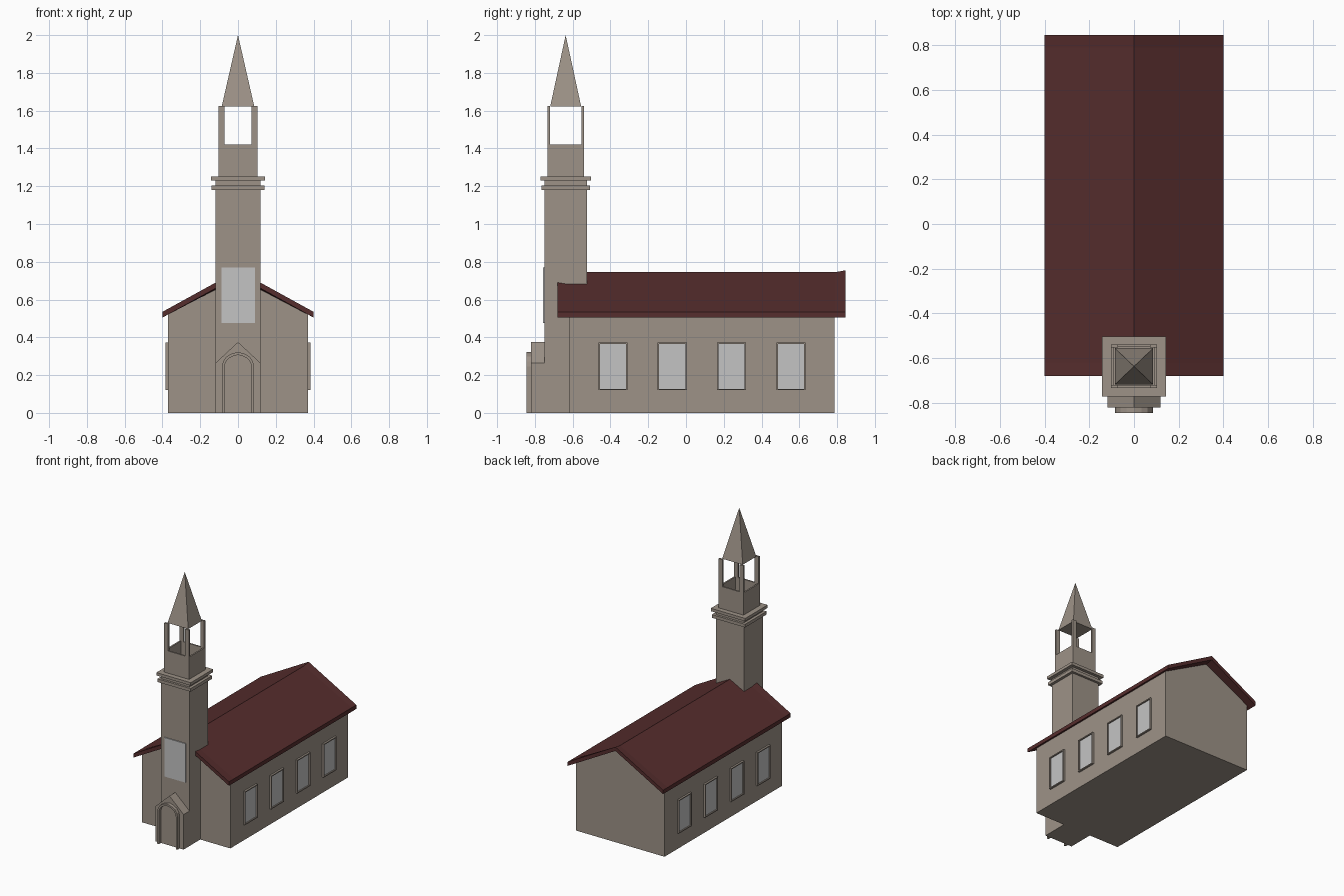
import bpy
import bmesh
from mathutils import Vector

cube = bpy.data.objects.get("Cube")
if cube:
    bpy.data.objects.remove(cube, do_unlink=True)


def material(name, rgb):
    m = bpy.data.materials.new(name)
    m.use_nodes = True
    m.diffuse_color = (*rgb, 1)
    m.node_tree.nodes["Principled BSDF"].inputs["Base Color"].default_value = (*rgb, 1)
    return m


STONE = material("tan_stone", (0.34, 0.29, 0.245))
ROOF = material("dark_red_roof", (0.092, 0.026, 0.026))
GLASS = material("pale_grey_glass", (0.55, 0.55, 0.55))


def finish(name, bm, *mats):
    bmesh.ops.recalc_face_normals(bm, faces=bm.faces)
    mesh = bpy.data.meshes.new(name)
    bm.to_mesh(mesh)
    bm.free()
    for m in mats:
        mesh.materials.append(m)
    ob = bpy.data.objects.new(name, mesh)
    bpy.context.collection.objects.link(ob)
    return ob


def box_mesh(lo, hi):
    bm = bmesh.new()
    bmesh.ops.create_cube(bm, size=1)
    lo, hi = Vector(lo), Vector(hi)
    for v in bm.verts:
        v.co = (lo + hi) / 2 + v.co * (hi - lo)
    return bm


def box(name, lo, hi, mat=STONE):
    return finish(name, box_mesh(lo, hi), mat)


def recessed_box(name, lo, hi, direction, rim, depth, floor_mat=STONE):
    """Box whose face towards the direction is inset and sunk."""
    bm = box_mesh(lo, hi)
    bm.normal_update()
    d = Vector(direction)
    face = max(bm.faces, key=lambda f: f.normal.dot(d))
    bmesh.ops.inset_region(bm, faces=[face], thickness=rim)
    new = bmesh.ops.extrude_discrete_faces(bm, faces=[face])["faces"][0]
    for v in new.verts:
        v.co -= d * depth
    new.material_index = 1
    return finish(name, bm, STONE, floor_mat)


def loft(name, sections, mat=STONE):
    """Closed solid through matching rings of points."""
    bm = bmesh.new()
    rings = [[bm.verts.new(p) for p in s] for s in sections]
    n = len(rings[0])
    for a, b in zip(rings, rings[1:]):
        for i in range(n):
            j = (i + 1) % n
            bm.faces.new((a[i], a[j], b[j], b[i]))
    bm.faces.new(rings[0])
    bm.faces.new(rings[-1])
    return finish(name, bm, mat)


def prism(name, profile, y0, y1, mat=STONE):
    return loft(name, [[(x, y, z) for x, z in profile] for y in (y0, y1)], mat)


def gable(w, eave, ridge):
    return [(-w, 0), (w, 0), (w, eave), (0, ridge), (-w, eave)]


# Nave walls
prism("nave", gable(0.37, 0.522, 0.717), -0.62, 0.785)

# Roof slab, with the ridge rising slightly at both overhangs
roof_sections = []
for y, lift in ((-0.68, 0.01), (-0.62, 0), (0.79, 0), (0.845, 0.01)):
    roof_sections.append([
        (-0.4, y, 0.505), (0, y, 0.715 + lift), (0.4, y, 0.505),
        (0.4, y, 0.535), (0, y, 0.745 + lift), (-0.4, y, 0.535)])
loft("roof", roof_sections, ROOF)

# Side windows with raised frames
for side, s in (("left", 1), ("right", -1)):
    for i in range(4):
        y = -0.387 + i * 0.314
        xs = sorted((s * 0.36, s * 0.384))
        recessed_box(f"{side}_window_{i + 1}", (xs[0], y - 0.077, 0.12),
                     (xs[1], y + 0.077, 0.373), (s, 0, 0), 0.011, 0.009, GLASS)

# Tower shaft, front window and ledges
CY = -0.637
box("tower", (-0.118, -0.75, 0), (0.118, -0.525, 1.24))
box("tower_window", (-0.087, -0.757, 0.475), (0.089, -0.749, 0.77), GLASS)
for name, half, z0, z1 in (("lower_ledge", 0.139, 1.18, 1.204),
                           ("upper_ledge", 0.144, 1.23, 1.252)):
    box(name, (-half, CY - half + 0.01, z0), (half, CY + half - 0.01, z1))

# Open belfry: hollow base and four corner posts
BX, BY = 0.104, 0.097
recessed_box("belfry_base", (-BX, CY - BY, 1.25), (BX, CY + BY, 1.42),
             (0, 0, 1), 0.016, 0.15)
for side, sx in (("left", 1), ("right", -1)):
    for end, sy in (("front", -1), ("back", 1)):
        xs = sorted((sx * BX, sx * (BX - 0.033)))
        ys = sorted((CY + sy * BY, CY + sy * (BY - 0.013)))
        box(f"{end}_{side}_post", (xs[0], ys[0], 1.42), (xs[1], ys[1], 1.625))

# Spire
bm = bmesh.new()
w = 0.086
base = [bm.verts.new((sx * w, CY + sy * w * 0.95, 1.623))
        for sx, sy in ((-1, -1), (1, -1), (1, 1), (-1, 1))]
tip = bm.verts.new((0, CY, 2))
bm.faces.new(base)
for i in range(4):
    bm.faces.new((base[i], base[(i + 1) % 4], tip))
finish("spire", bm, STONE)

# Porch and pointed door surround
prism("porch", gable(0.118, 0.265, 0.375), -0.82, -0.74)


def arch(w, spring, rise):
    half = [(1, None), (1, 0), (0.93, 0.35), (0.72, 0.68), (0.4, 0.88)]
    right = [(w * u, 0 if v is None else spring + rise * v) for u, v in half]
    return right + [(0, spring + rise)] + [(-x, z) for x, z in reversed(right)]


outer = arch(0.085, 0.245, 0.078)
inner = arch(0.071, 0.245, 0.062)
prism("door_surround", outer + inner[::-1], -0.845, -0.815)
